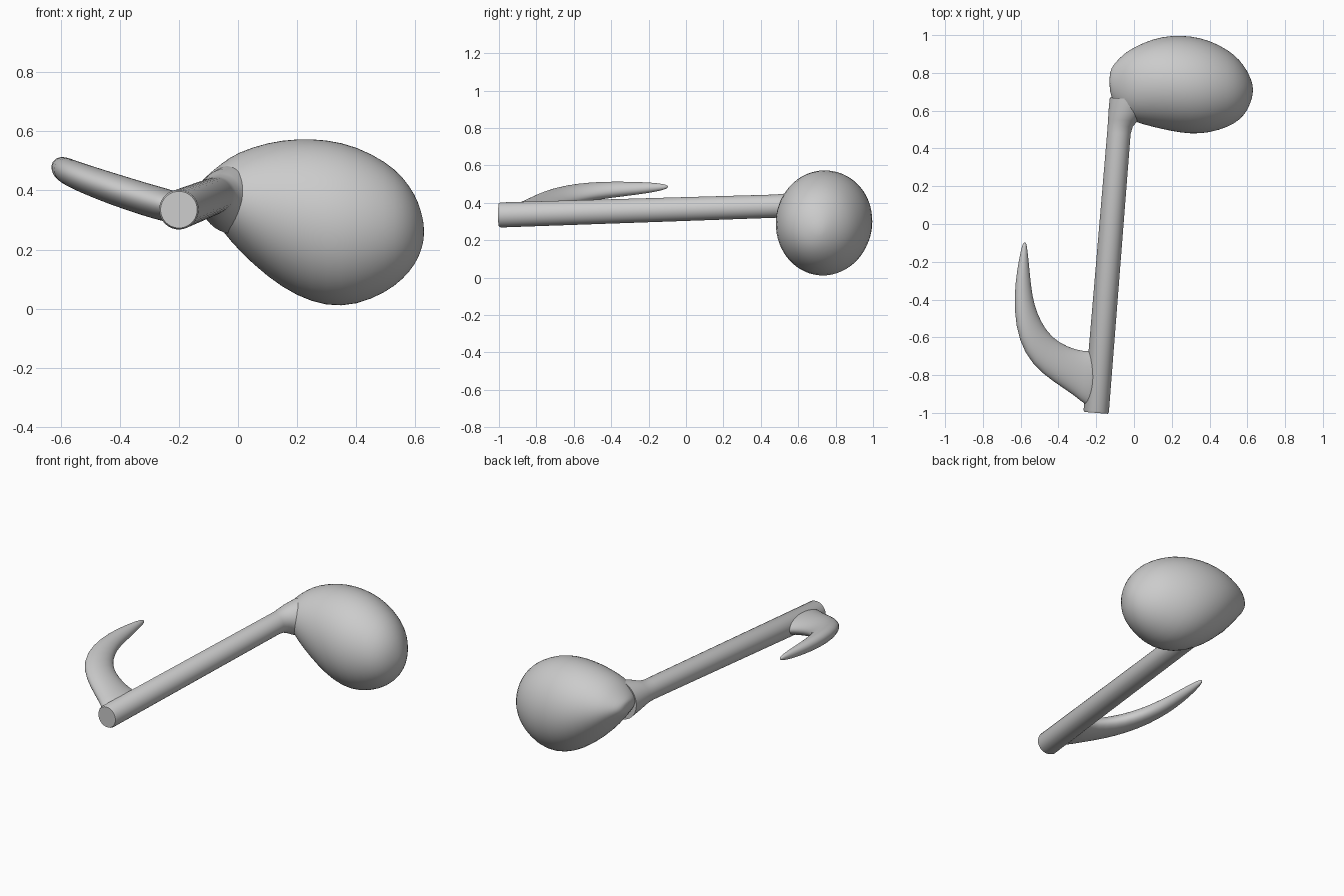
import bpy, bmesh
from math import sin, cos, tau
from mathutils import Vector as V


def loft(name, rings, sides=32, subsurf=0):
    """Skin elliptical rings given as (centre, half axis u, half axis v)."""
    bm = bmesh.new()
    loops = []
    for c, u, v in rings:
        loops.append([bm.verts.new(c + u * cos(tau * i / sides) + v * sin(tau * i / sides))
                      for i in range(sides)])
    for a, b in zip(loops, loops[1:]):
        for i in range(sides):
            j = (i + 1) % sides
            bm.faces.new((a[i], a[j], b[j], b[i]))
    bm.faces.new(loops[0])
    bm.faces.new(loops[-1])
    bmesh.ops.recalc_face_normals(bm, faces=bm.faces)
    mesh = bpy.data.meshes.new(name)
    bm.to_mesh(mesh)
    bm.free()
    ob = bpy.data.objects.new(name, mesh)
    bpy.context.collection.objects.link(ob)
    if subsurf:
        ob.modifiers.new("Smooth", "SUBSURF").levels = subsurf
        ob.modifiers["Smooth"].render_levels = subsurf
    bpy.ops.object.select_all(action='DESELECT')
    ob.select_set(True)
    bpy.context.view_layer.objects.active = ob
    if subsurf:
        bpy.ops.object.shade_smooth()
    else:
        bpy.ops.object.shade_smooth_by_angle()
    return ob


# Egg-shaped note head: x, bottom z, top z, front y, back y
head = [(-0.13, 0.37, 0.42, 0.72, 0.79), (-0.12, 0.35, 0.435, 0.67, 0.825),
        (-0.10, 0.325, 0.455, 0.63, 0.855), (-0.05, 0.26, 0.497, 0.57, 0.905),
        (0.0, 0.198, 0.53, 0.54, 0.937), (0.1, 0.105, 0.564, 0.513, 0.982),
        (0.2, 0.04, 0.577, 0.49, 1.0), (0.3, 0.006, 0.574, 0.475, 0.997),
        (0.4, 0.01, 0.551, 0.481, 0.974), (0.5, 0.053, 0.499, 0.513, 0.922),
        (0.56, 0.10, 0.445, 0.55, 0.87), (0.6, 0.15, 0.385, 0.6, 0.81),
        (0.62, 0.195, 0.332, 0.65, 0.765), (0.63, 0.24, 0.28, 0.69, 0.73)]
loft("note_head", [(V((x, (f + k) / 2, (b + t) / 2)), V((0, (k - f) / 2, 0)),
                    V((0, 0, (t - b) / 2))) for x, b, t, f, k in head], 32, 1)

# Straight stem that flares where it meets the head: x, y, z, radius
stem = [(-0.2, -1.0, 0.335, 0.062), (-0.2, -0.99, 0.335, 0.067),
        (-0.08, 0.48, 0.382, 0.062), (-0.073, 0.52, 0.382, 0.066),
        (-0.06, 0.55, 0.381, 0.077), (-0.04, 0.59, 0.378, 0.095),
        (-0.01, 0.66, 0.37, 0.118)]
loft("note_stem", [(V((x, y, z)), V((r, -0.08 * r, 0)), V((0, 0, r)))
                   for x, y, z, r in stem], 40)

# Curved flag: outer x, y, inner x, y, centre z, half thickness
flag = [(-0.19, -0.98, -0.17, -0.66, 0.335, 0.05), (-0.255, -0.965, -0.235, -0.675, 0.35, 0.055),
        (-0.31, -0.91, -0.30, -0.668, 0.367, 0.054), (-0.43, -0.835, -0.40, -0.63, 0.402, 0.053),
        (-0.54, -0.745, -0.47, -0.56, 0.434, 0.049), (-0.61, -0.62, -0.515, -0.47, 0.457, 0.046),
        (-0.635, -0.46, -0.54, -0.38, 0.47, 0.042), (-0.629, -0.31, -0.552, -0.26, 0.477, 0.034),
        (-0.608, -0.185, -0.561, -0.17, 0.482, 0.025), (-0.594, -0.12, -0.567, -0.115, 0.485, 0.015),
        (-0.584, -0.097, -0.574, -0.096, 0.486, 0.006)]
rings = []
for ox, oy, ix, iy, z, h in flag:
    u = V(((ox - ix) / 2, (oy - iy) / 2, -0.3 * (ox - ix) / 2))
    rings.append((V(((ox + ix) / 2, (oy + iy) / 2, z)), u, V((0.2 * h, 0, h))))
loft("note_flag", rings, 24, 1)
